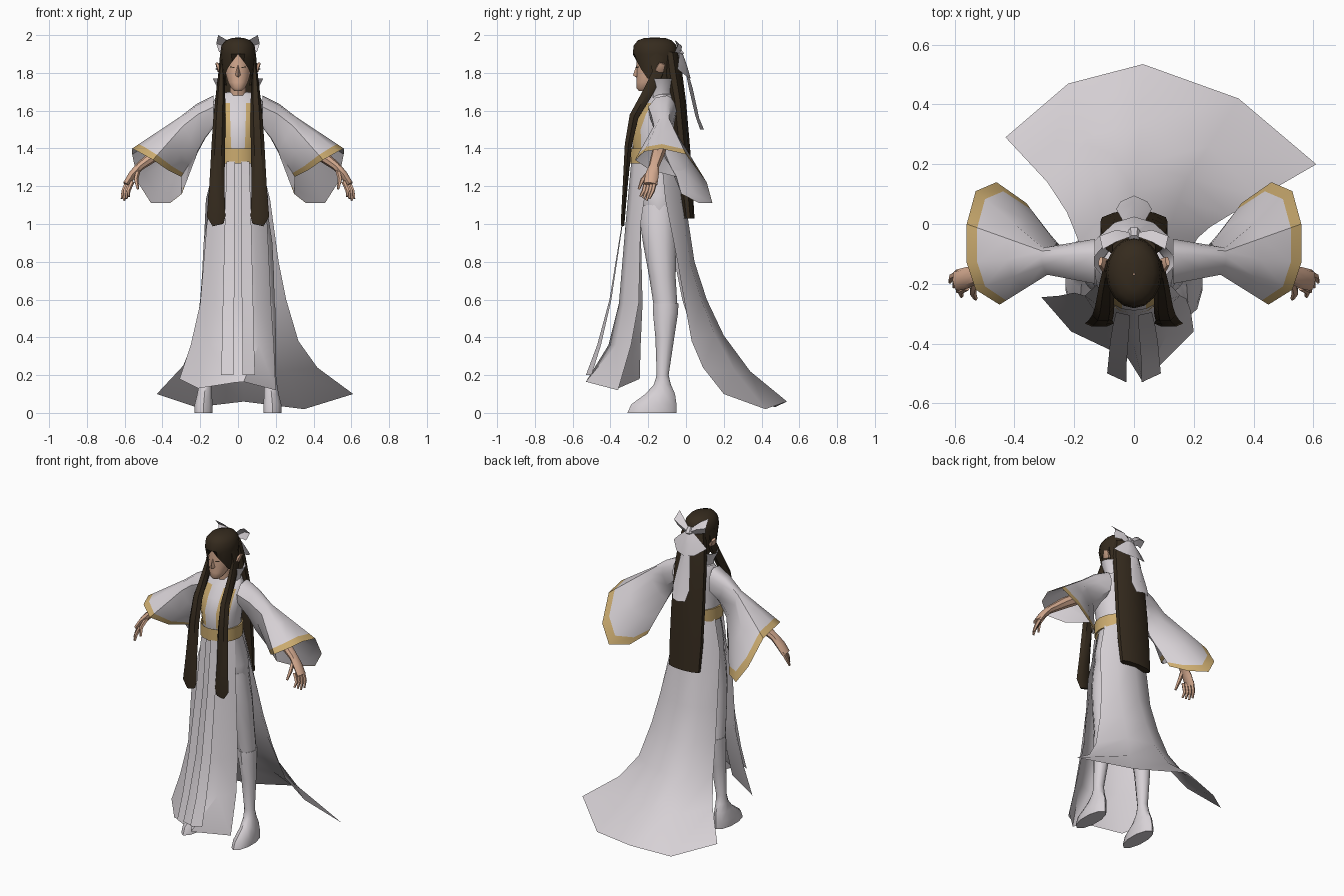
import bpy, bmesh, math
from mathutils import Vector


def mat(name, rgb):
    m = bpy.data.materials.new(name)
    m.diffuse_color = (*rgb, 1)
    return m


WHITE = mat("white_cloth", (0.68, 0.64, 0.67))
GOLD = mat("gold_trim", (0.60, 0.41, 0.16))
HAIR = mat("dark_hair", (0.036, 0.024, 0.013))
SKIN = mat("skin", (0.66, 0.40, 0.275))


def loft(name, rings, mats, closed=True, caps=False, rule=None, angle=40, outward=None):
    """Skin a list of equal-length point rows; rule(row, column) picks the material."""
    bm = bmesh.new()
    vs = [[bm.verts.new(p) for p in r] for r in rings]
    n = len(rings[0])
    for i in range(len(rings) - 1):
        for j in range(n if closed else n - 1):
            k = (j + 1) % n
            f = bm.faces.new((vs[i][j], vs[i][k], vs[i + 1][k], vs[i + 1][j]))
            f.material_index = rule(i, j) if rule else 0
    if caps:
        bm.faces.new(vs[0])
        bm.faces.new(vs[-1])
    bmesh.ops.recalc_face_normals(bm, faces=bm.faces)
    if outward:  # make an open ring of faces point away from its own middle
        mid = sum((v.co for v in bm.verts), Vector()) / len(bm.verts)
        if sum(f.normal.dot(f.calc_center_median() - mid) for f in bm.faces) < 0:
            bmesh.ops.reverse_faces(bm, faces=bm.faces)
    me = bpy.data.meshes.new(name)
    bm.to_mesh(me)
    bm.free()
    for m in mats:
        me.materials.append(m)
    ob = bpy.data.objects.new(name, me)
    bpy.context.collection.objects.link(ob)
    bpy.ops.object.select_all(action='DESELECT')
    ob.select_set(True)
    bpy.context.view_layer.objects.active = ob
    bpy.ops.object.shade_smooth_by_angle(angle=math.radians(angle))
    return ob


def ell(z, hw, yf, yb, cx=0, n=10, start=0, span=2 * math.pi):
    """Horizontal oval; angle 0 faces the front."""
    m = n if span > 6.2 else n - 1
    return [Vector((cx + hw * math.sin(start + span * i / m),
                    (yf + yb) / 2 + (yf - yb) / 2 * math.cos(start + span * i / m), z))
            for i in range(n)]


def tube(name, path, m, s=1, n=6):
    """Oval tube along (x, y, z, half width, half depth) stations; s mirrors x."""
    rings = []
    for i, p in enumerate(path):
        a, b = Vector(path[max(i - 1, 0)][:3]), Vector(path[min(i + 1, len(path) - 1)][:3])
        t = (b - a).normalized()
        u = Vector((0, 1, 0)).cross(t).normalized()
        v = t.cross(u)
        ring = [Vector(p[:3]) + u * p[3] * math.cos(6.28319 * k / n) + v * p[4] * math.sin(6.28319 * k / n)
                for k in range(n)]
        rings.append([Vector((s * q.x, q.y, q.z)) for q in ring])
    return loft(name, rings, [m], caps=True)


def mirror(rings, s):
    return [[Vector((s * p[0], p[1], p[2])) for p in r] for r in rings]


def sheet(name, rows, m):
    return loft(name, rows, [m], closed=False)


# Torso with gold lapels either side of the front
torso = [(.93, .12, -.20, -.07), (1.06, .155, -.25, -.035), (1.15, .158, -.265, -.02), (1.32, .115, -.27, -.04),
         (1.40, .115, -.285, -.05), (1.50, .13, -.29, -.05), (1.58, .135, -.255, -.05),
         (1.64, .135, -.21, -.05), (1.685, .11, -.18, -.06), (1.70, .05, -.17, -.08)]
loft("robe_torso", [ell(*r, n=20) for r in torso], [WHITE, GOLD], caps=True,
     rule=lambda i, j: int(4 <= i < 7 and j in (1, 2, 17, 18)))
loft("belt", [ell(z, w, -.30, -.035, n=16) for z, w in
              ((1.32, .115), (1.32, .125), (1.40, .125), (1.40, .115))], [GOLD])
# Standing collar, open at the front
loft("collar", [ell(z, w, f, b, n=11, start=.9, span=2 * math.pi - 1.8) for z, w, f, b in
                ((1.66, .10, -.20, -.06), (1.71, .105, -.20, -.06), (1.77, .137, -.20, -.05))],
     [WHITE], closed=False)

# Neck, face and nose
loft("neck", [ell(1.68, .045, -.19, -.09), ell(1.78, .042, -.20, -.10)], [SKIN], outward=True)
face = [(1.705, .02, -.25, -.21), (1.72, .038, -.262, -.18), (1.75, .054, -.262, -.14),
        (1.80, .068, -.262, -.10), (1.85, .072, -.262, -.08), (1.92, .070, -.26, -.08)]
loft("face", [ell(*r, n=14) for r in face], [SKIN], caps=True)
loft("nose", [[(-.008, -.252, 1.84), (0, -.263, 1.84), (.008, -.252, 1.84)],
              [(-.018, -.252, 1.79), (0, -.281, 1.786), (.018, -.252, 1.79)],
              [(-.010, -.252, 1.778), (0, -.262, 1.776), (.010, -.252, 1.778)]], [SKIN], caps=True, angle=80)
for s in (1, -1):
    sheet("eye", mirror([[(.018, -.2635, 1.826), (.043, -.250, 1.829)],
                         [(.020, -.2635, 1.831), (.042, -.250, 1.834)]], s), HAIR)
    tube("ear", [(.07, -.15, 1.79, .008, .012), (.095, -.14, 1.815, .016, .026),
                 (.112, -.125, 1.85, .008, .018)], SKIN, s)

# Hair cap: hairline high over the brow, low at the nape
cap = []
for z, w, f, b in ((0, .080, -.268, -.06), (1.90, .094, -.282, -.045), (1.945, .088, -.277, -.05),
                   (1.972, .066, -.255, -.075), (1.985, .03, -.22, -.11), (1.987, .003, -.17, -.165)):
    ring = ell(z, w, f, b, n=16)
    if z == 0:
        for k, p in enumerate(ring):
            d = min(k, 16 - k)
            p.z = (1.90, 1.86, 1.82, 1.77, 1.77, 1.74, 1.73, 1.73, 1.73)[d]
    cap.append(ring)
loft("hair_cap", cap, [HAIR], outward=True)
# Long hair down the back
loft("back_hair", [ell(*r, n=10) for r in
                   ((1.91, .075, -.13, -.04), (1.80, .098, -.12, -.02), (1.65, .112, -.09, 0),
                    (1.40, .118, -.065, .022), (1.20, .118, -.045, .035), (1.03, .112, -.02, .045))],
     [HAIR], caps=True)
# Front locks falling over the chest
for s in (1, -1):
    tube("front_lock", [(.075, -.16, 1.90, .02, .04), (.088, -.15, 1.80, .016, .034),
                        (.092, -.20, 1.70, .024, .032), (.098, -.275, 1.57, .032, .028),
                        (.104, -.305, 1.42, .036, .022), (.112, -.322, 1.20, .04, .015),
                        (.116, -.333, 1.04, .049, .012), (.105, -.335, .995, .03, .01)], HAIR, s)

# Bow with loops, a lower fan and a hanging tail
tube("bow_knot", [(0, -.05, 1.88, .018, .018), (0, -.03, 1.905, .024, .022), (0, -.05, 1.93, .018, .018)], WHITE)
for s in (1, -1):
    sheet("bow_loop", mirror([[(.005, -.04, 1.925), (.005, -.03, 1.905), (.005, -.04, 1.885)],
                              [(.06, -.06, 1.975), (.06, -.02, 1.94), (.06, -.04, 1.905)],
                              [(.105, -.085, 2.0), (.115, -.04, 1.955), (.10, -.06, 1.91)]], s), WHITE)
sheet("bow_fan", [[(-.02, -.035, 1.91), (-.01, -.025, 1.91), (0, -.02, 1.91), (.01, -.025, 1.91), (.02, -.035, 1.91)],
                  [(-.08, -.04, 1.86), (-.04, -.005, 1.84), (0, .005, 1.84), (.04, -.005, 1.84), (.08, -.04, 1.86)],
                  [(-.12, -.045, 1.82), (-.065, .005, 1.78), (0, .025, 1.77), (.065, .005, 1.78), (.12, -.045, 1.82)]],
      WHITE)
sheet("bow_tail", [[(-.02, -.015, 1.87), (0, -.01, 1.87), (.02, -.015, 1.87)],
                   [(-.04, .015, 1.72), (0, .035, 1.72), (.04, .015, 1.72)],
                   [(-.06, .05, 1.57), (0, .07, 1.56), (.06, .05, 1.57)],
                   [(-.045, .075, 1.50), (0, .095, 1.50), (.045, .075, 1.50)]], WHITE)

# Wide sleeves: the cuff is high outside and droops behind
cuff = [(.56, -.13, 1.40), (.53, -.22, 1.385), (.45, -.27, 1.34), (.37, -.19, 1.285), (.30, -.05, 1.25),
        (.297, -.025, 1.16), (.36, .07, 1.11), (.46, .14, 1.11), (.53, .11, 1.22), (.56, .0, 1.37)]
shoulder = [(.13, -.10, 1.68), (.13, -.16, 1.67), (.13, -.20, 1.62), (.13, -.19, 1.56), (.13, -.15, 1.51),
            (.13, -.10, 1.51), (.13, -.06, 1.54), (.13, -.05, 1.60), (.13, -.06, 1.64), (.13, -.08, 1.67)]
elbow = [(.31, -.11, 1.565), (.305, -.14, 1.56), (.29, -.17, 1.52), (.25, -.16, 1.45), (.215, -.13, 1.385),
         (.215, -.11, 1.375), (.25, -.08, 1.42), (.30, -.078, 1.49), (.305, -.08, 1.53), (.308, -.09, 1.56)]
S, E, C = ([Vector(p) for p in r] for r in (shoulder, elbow, cuff))
sleeve = [S, [a.lerp(b, .5) + Vector((0, 0, .012)) for a, b in zip(S, E)], E,
          [a.lerp(b, .45) for a, b in zip(E, C)], [a.lerp(b, .86) for a, b in zip(E, C)], C]
# White lining just inside the gold band
lining = []
for r, k in ((sleeve[3], .04), (sleeve[4], .03), (C, .012)):
    c = sum(r, Vector()) / len(r)
    lining.append([p.lerp(c, k) for p in r])
for s in (1, -1):
    loft("sleeve", mirror(sleeve, s), [WHITE, GOLD], rule=lambda i, j: int(i == 4), outward=True)
    loft("sleeve_lining", mirror(lining, s), [WHITE], outward=True)
    # Forearm, palm, fingers and thumb
    tube("forearm", [(.28, -.12, 1.47, .036, .036), (.42, -.145, 1.38, .034, .036),
                     (.52, -.17, 1.305, .023, .028), (.56, -.18, 1.26, .021, .036),
                     (.592, -.188, 1.21, .018, .036)], SKIN, s, 8)
    for k in range(4):
        x, y = .596 - .009 * k, -.164 - .016 * k
        tube("finger", [(x - .01, y, 1.225, .012, .012), (x + .012, y - .012, 1.175, .011, .011),
                        (x + .02 - .004 * k, y - .03, 1.125 + .01 * abs(k - 1), .006, .007)], SKIN, s, 5)
    tube("thumb", [(.53, -.185, 1.28, .013, .015), (.54, -.23, 1.235, .012, .012),
                   (.53, -.25, 1.185, .007, .007)], SKIN, s, 5)

# Trousers and boots
leg = [(1.10, .070, -.24, -.045, .084), (1.02, .080, -.245, -.045, .088), (.90, .078, -.228, -.05, .108),
       (.72, .064, -.195, -.055, .13), (.56, .05, -.17, -.045, .146)]
boot = [(.58, .054, -.175, -.04, .145), (.53, .054, -.175, -.042, .147), (.40, .046, -.162, -.062, .157),
        (.20, .033, -.155, -.092, .17), (.15, .036, -.17, -.08, .173), (.10, .041, -.215, -.058, .177),
        (.045, .05, -.29, -.05, .182), (.0, .05, -.31, -.05, .182)]
for s in (1, -1):
    for name, rows in (("trouser_leg", leg), ("boot", boot)):
        loft(name, mirror([ell(*r, n=10) for r in rows], s), [WHITE], caps=True)

# Front skirt panel
sheet("front_skirt", [
    [(-.11, -.19, 1.33), (-.06, -.27, 1.33), (0, -.29, 1.33), (.06, -.27, 1.33), (.11, -.19, 1.33)],
    [(-.165, -.24, 1.0), (-.09, -.295, 1.0), (0, -.32, 1.0), (.09, -.295, 1.0), (.155, -.24, 1.0)],
    [(-.20, -.23, .58), (-.12, -.31, .58), (0, -.355, .58), (.10, -.33, .58), (.175, -.25, .58)],
    [(-.25, -.24, .36), (-.15, -.33, .36), (0, -.41, .36), (.11, -.37, .36), (.19, -.29, .36)],
    [(-.31, -.245, .18), (-.21, -.36, .13), (-.02, -.45, .16), (.03, -.53, .165), (.20, -.36, .12)]], WHITE)
# Two narrow sashes hanging from the belt
for s in (1, -1):
    sheet("front_sash", mirror([[(.015, -.305, 1.33), (.06, -.295, 1.33)],
                                [(.015, -.34, 1.0), (.07, -.335, 1.0)],
                                [(.02, -.405, .60), (.08, -.395, .60)],
                                [(.025, -.47, .36), (.085, -.45, .36)],
                                [(.025, -.53, .20), (.09, -.50, .20)]], s), WHITE)
# Trailing back skirt
sheet("back_train", [
    [(-.12, -.13, 1.33), (-.08, -.06, 1.33), (0, -.03, 1.33), (.08, -.06, 1.33), (.12, -.13, 1.33)],
    [(-.17, -.11, 1.13), (-.11, -.03, 1.13), (0, -.005, 1.13), (.11, -.03, 1.13), (.17, -.11, 1.13)],
    [(-.185, -.06, .80), (-.11, .02, .80), (0, .045, .80), (.13, .02, .80), (.215, -.045, .80)],
    [(-.20, -.02, .60), (-.12, .08, .60), (0, .11, .60), (.15, .08, .60), (.255, -.01, .60)],
    [(-.225, .04, .41), (-.13, .16, .41), (.01, .20, .41), (.18, .155, .41), (.32, .03, .38)],
    [(-.29, .14, .25), (-.16, .29, .22), (.02, .34, .22), (.25, .26, .22), (.42, .09, .24)],
    [(-.43, .29, .10), (-.22, .47, .03), (.03, .535, .06), (.35, .42, .02), (.61, .20, .10)]], WHITE)
